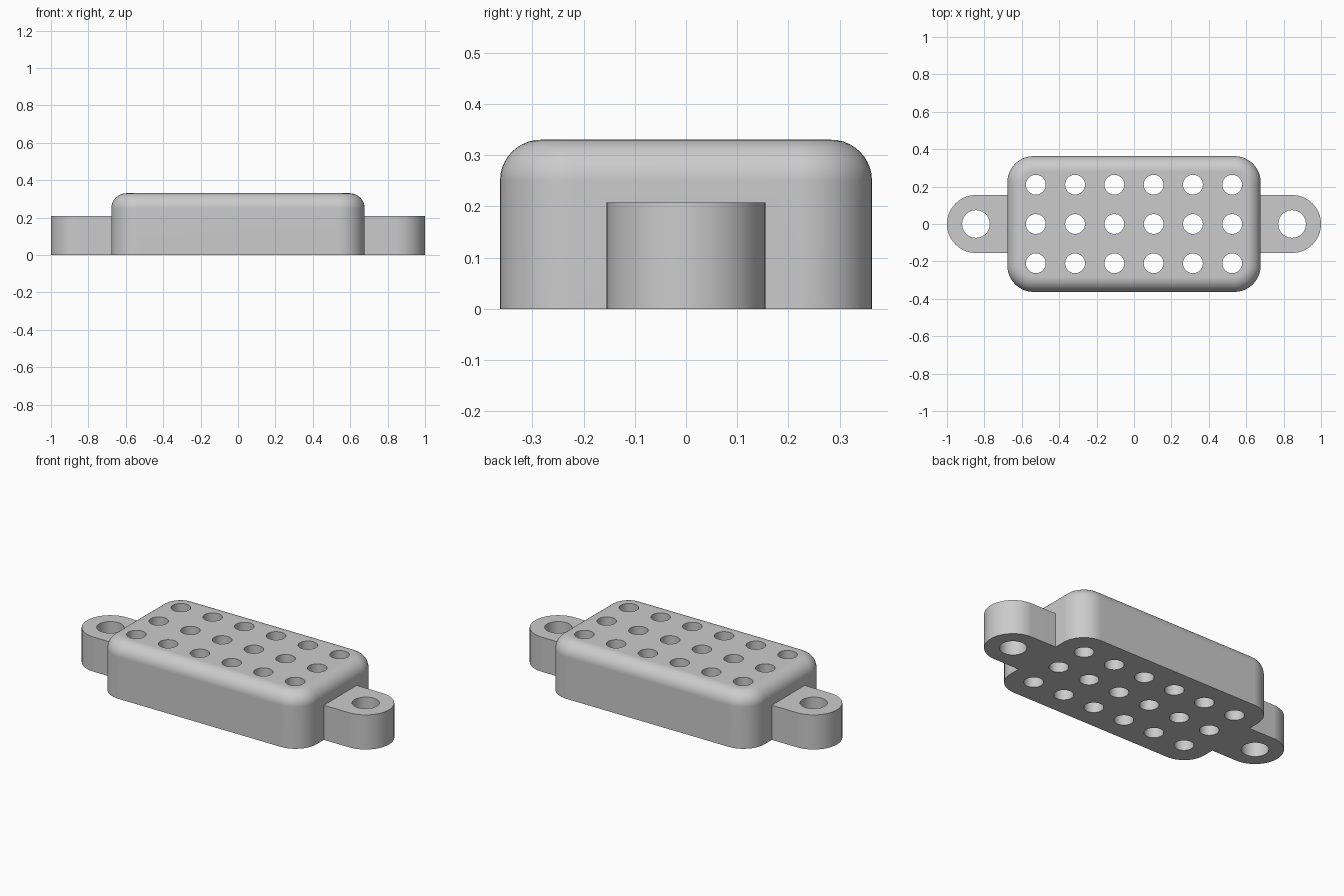
import bpy, bmesh, math
from math import cos, sin, pi

if "Cube" in bpy.data.objects:
    bpy.data.objects.remove(bpy.data.objects["Cube"])

HALF_X, HALF_Y, HEIGHT = 0.677, 0.363, 0.33
CORNER, FILLET = 0.14, 0.08
LUG_X, LUG_R, LUG_H, LUG_HOLE = 0.845, 0.155, 0.207, 0.074
PITCH, HOLE = 0.21, 0.053

grey = bpy.data.materials.new("light grey")
grey.use_nodes = True
grey.diffuse_color = (0.6, 0.6, 0.6, 1)
grey.node_tree.nodes["Principled BSDF"].inputs["Base Color"].default_value = (0.6, 0.6, 0.6, 1)


def loft(name, rings):
    """Closed solid through matching rings of points, bottom to top."""
    bm = bmesh.new()
    loops = [[bm.verts.new(p) for p in ring] for ring in rings]
    n = len(loops[0])
    for low, high in zip(loops, loops[1:]):
        for i in range(n):
            j = (i + 1) % n
            bm.faces.new((low[i], low[j], high[j], high[i]))
    bm.faces.new(reversed(loops[0]))
    bm.faces.new(loops[-1])
    mesh = bpy.data.meshes.new(name)
    bm.to_mesh(mesh)
    bm.free()
    obj = bpy.data.objects.new(name, mesh)
    bpy.context.collection.objects.link(obj)
    mesh.materials.append(grey)
    return obj


def rounded_ring(inset, z, steps=12):
    r = CORNER - inset
    ring = []
    for k, (sx, sy) in enumerate(((1, 1), (-1, 1), (-1, -1), (1, -1))):
        for i in range(steps + 1):
            a = (k + i / steps) * pi / 2
            ring.append((sx * (HALF_X - CORNER) + r * cos(a),
                         sy * (HALF_Y - CORNER) + r * sin(a), z))
    return ring


def combine(target, other, operation):
    mod = target.modifiers.new(operation.lower(), "BOOLEAN")
    mod.object, mod.operation, mod.solver = other, operation, "EXACT"
    bpy.context.view_layer.objects.active = target
    bpy.ops.object.modifier_apply(modifier=mod.name)
    bpy.data.objects.remove(other)


# Main block with rounded corners and a filleted top rim
rings = [rounded_ring(0, 0)]
for i in range(11):
    a = i / 10 * pi / 2
    rings.append(rounded_ring(FILLET * (1 - cos(a)), HEIGHT - FILLET * (1 - sin(a))))
body = loft("perforated_block", rings)

# Round-ended mounting lugs
for side in (1, -1):
    outline = [(side * 0.62, -side * LUG_R)]
    for i in range(33):
        a = -pi / 2 + pi * i / 32
        outline.append((side * (LUG_X + LUG_R * cos(a)), side * LUG_R * sin(a)))
    outline.append((side * 0.62, side * LUG_R))
    lug = loft("mounting_lug", [[(x, y, z) for x, y in outline] for z in (0, LUG_H)])
    combine(body, lug, "UNION")

# Grid of through holes plus one hole in each lug
holes = [((c - 2.5) * PITCH, r * PITCH, HOLE) for c in range(6) for r in (-1, 0, 1)]
holes += [(LUG_X, 0, LUG_HOLE), (-LUG_X, 0, LUG_HOLE)]
bm = bmesh.new()
for x, y, radius in holes:
    made = bmesh.ops.create_cone(bm, cap_ends=True, segments=40,
                                 radius1=radius, radius2=radius, depth=1)
    bmesh.ops.translate(bm, verts=made["verts"], vec=(x, y, 0.1))
mesh = bpy.data.meshes.new("hole_cutter")
bm.to_mesh(mesh)
bm.free()
mesh.materials.append(grey)
cutter = bpy.data.objects.new("hole_cutter", mesh)
bpy.context.collection.objects.link(cutter)
cutter.hide_render = True
combine(body, cutter, "DIFFERENCE")

# Smooth rounds, flat planes
bpy.ops.object.select_all(action="DESELECT")
body.select_set(True)
bpy.context.view_layer.objects.active = body
bpy.ops.object.shade_smooth_by_angle(angle=math.radians(30))
weighted = body.modifiers.new("flat_planes", "WEIGHTED_NORMAL")
weighted.keep_sharp = True
